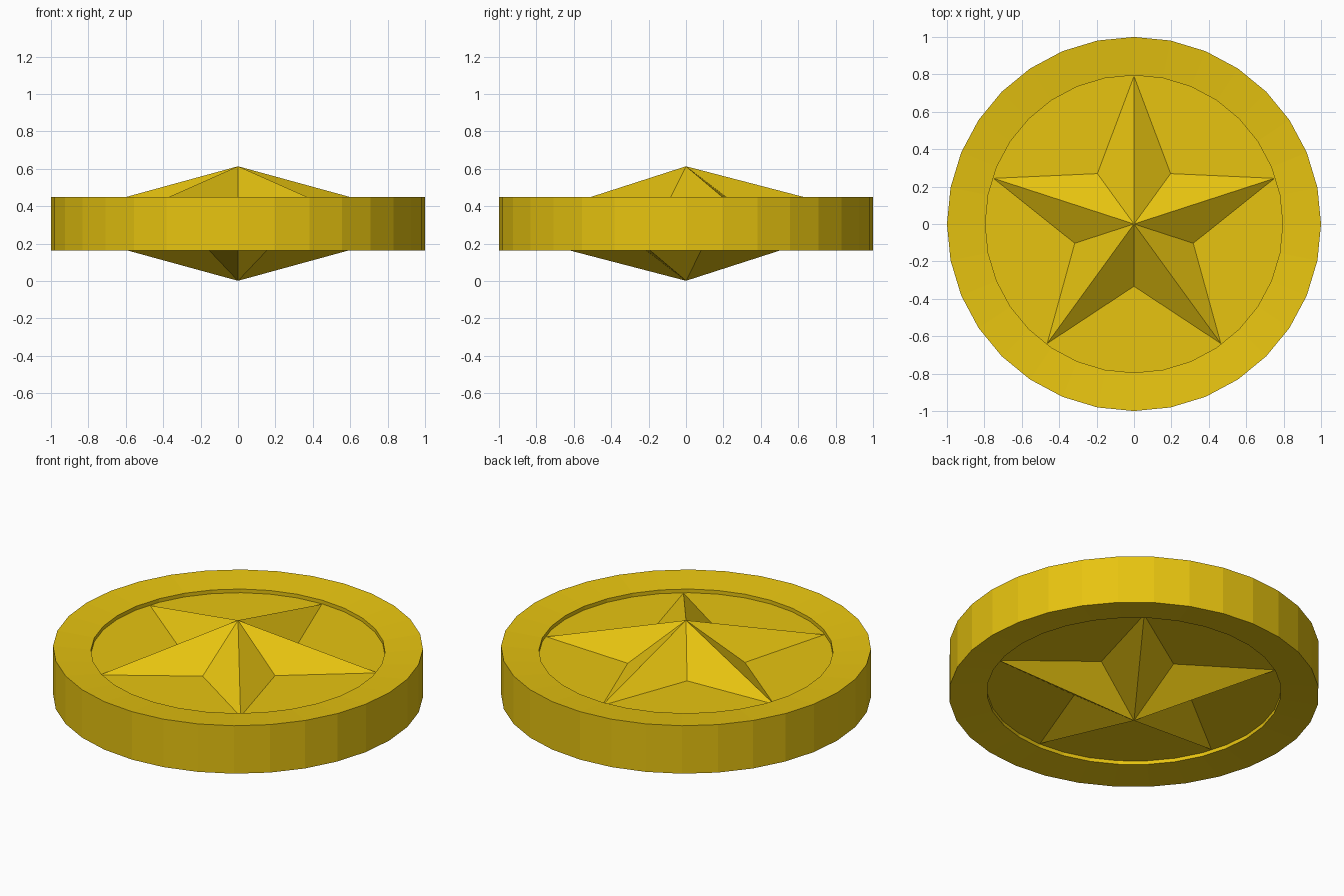
import bpy
import bmesh
from math import sin, cos, pi

SIDES = 32
MID = 0.307      # height of the coin's middle plane
FLOOR = 0.10     # recess floor, measured from the middle plane
PEAK = 0.306     # star peak, measured from the middle plane

cube = bpy.data.objects.get("Cube")
if cube:
    bpy.data.objects.remove(cube, do_unlink=True)

gold = bpy.data.materials.new("gold")
gold.use_nodes = True
gold.diffuse_color = (0.8, 0.55, 0.005, 1)
gold.node_tree.nodes["Principled BSDF"].inputs["Base Color"].default_value = gold.diffuse_color


def finish(name, bm):
    """Turn the bmesh into a flat-shaded gold object."""
    bmesh.ops.recalc_face_normals(bm, faces=bm.faces)
    mesh = bpy.data.meshes.new(name)
    bm.to_mesh(mesh)
    bm.free()
    mesh.materials.append(gold)
    obj = bpy.data.objects.new(name, mesh)
    obj.location.z = MID
    bpy.context.collection.objects.link(obj)
    return obj


def coin_body():
    """Turned disc with an inward-sloping rim and a recess on both faces."""
    upper = [(0.795, FLOOR), (0.795, 0.122), (1.0, 0.143)]
    profile = upper + [(r, -z) for r, z in reversed(upper)]
    bm = bmesh.new()
    rings = []
    for r, z in profile:
        angles = [2 * pi * i / SIDES for i in range(SIDES)]
        rings.append([bm.verts.new((r * cos(a), r * sin(a), z)) for a in angles])
    for low, high in zip(rings, rings[1:]):
        for i in range(SIDES):
            j = (i + 1) % SIDES
            bm.faces.new((low[i], low[j], high[j], high[i]))
    bm.faces.new(rings[0])
    bm.faces.new(rings[-1])
    return finish("coin_body", bm)


def star(name):
    """Five-pointed faceted star rising from the recess floor."""
    bm = bmesh.new()
    peak = bm.verts.new((0, 0, PEAK))
    outline = []
    for i in range(10):
        r = 0.333 if i % 2 else 0.79
        a = pi / 2 + i * pi / 5
        outline.append(bm.verts.new((r * cos(a), r * sin(a), FLOOR)))
    for i in range(10):
        bm.faces.new((outline[i], outline[(i + 1) % 10], peak))
    bm.faces.ensure_lookup_table()
    obj = finish(name, bm)
    # Open shell: make sure the facets face outward
    if obj.data.polygons[0].normal.z < 0:
        obj.data.flip_normals()
    return obj


coin_body()
star("top_star")
# The lower star is the upper one turned over about the x axis
star("bottom_star").rotation_euler.x = pi
